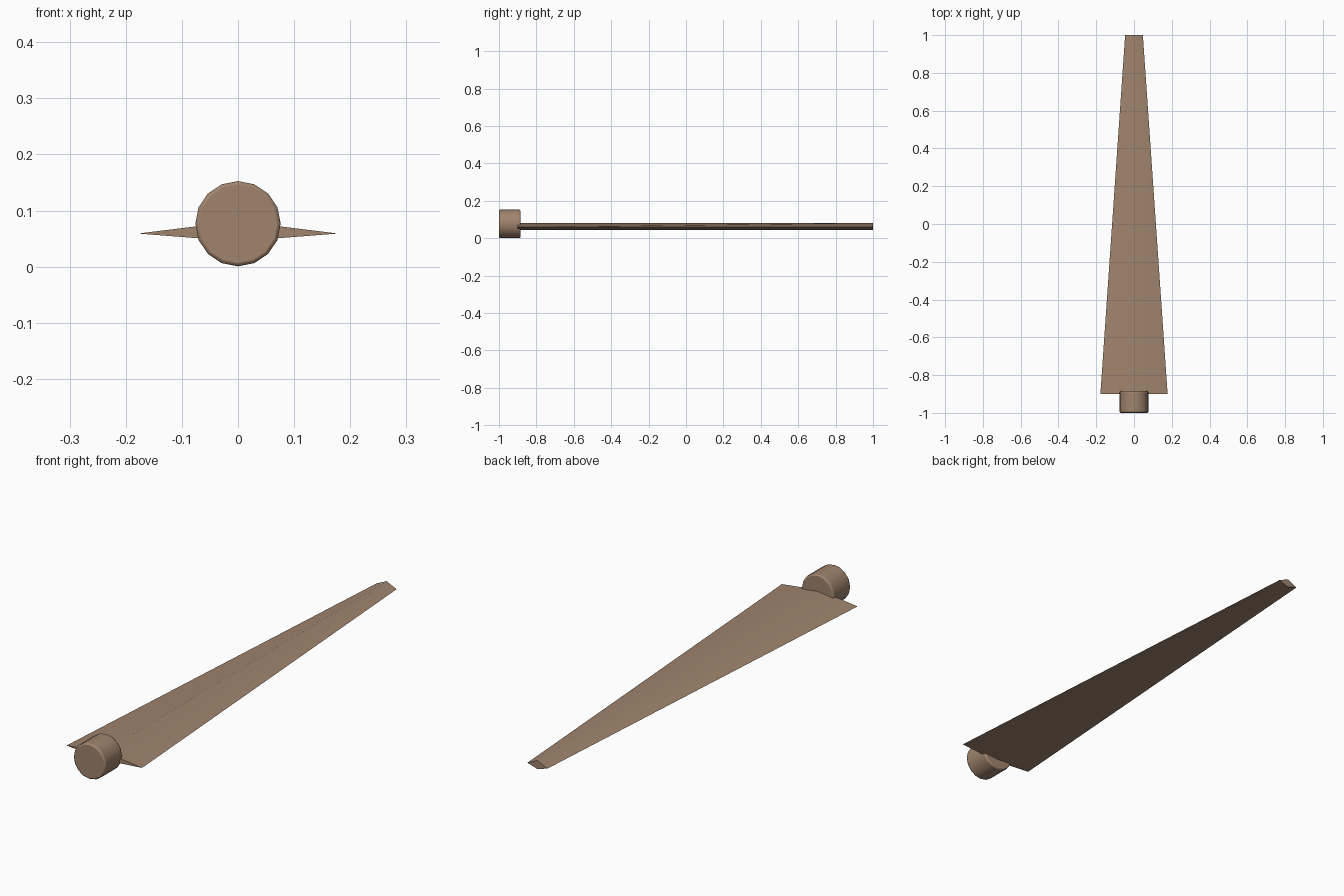
import bpy
import bmesh
import math

if "Cube" in bpy.data.objects:
    bpy.data.objects.remove(bpy.data.objects["Cube"])

wood = bpy.data.materials.new("warm brown")
wood.diffuse_color = (0.35, 0.23, 0.155, 1)
wood.use_nodes = True
wood.node_tree.nodes["Principled BSDF"].inputs["Base Color"].default_value = wood.diffuse_color


def finish(obj, angle):
    obj.data.materials.append(wood)
    bpy.ops.object.select_all(action='DESELECT')
    obj.select_set(True)
    bpy.context.view_layer.objects.active = obj
    bpy.ops.object.shade_smooth_by_angle(angle=math.radians(angle))


# Tapered blade: diamond section with constant thickness, lofted root to tip
bm = bmesh.new()


def section(y, half_width):
    points = [(half_width, 0.059), (0, 0.081), (-half_width, 0.059), (0, 0.045)]
    return [bm.verts.new((x, y, z)) for x, z in points]


root = section(-0.90, 0.178)
tip = section(1.0, 0.047)
for i in range(4):
    j = (i + 1) % 4
    bm.faces.new((root[i], root[j], tip[j], tip[i]))
bm.faces.new(root)
bm.faces.new(tip)
bmesh.ops.recalc_face_normals(bm, faces=bm.faces)
mesh = bpy.data.meshes.new("blade")
bm.to_mesh(mesh)
bm.free()
blade = bpy.data.objects.new("blade", mesh)
bpy.context.collection.objects.link(blade)
finish(blade, 30)

# Root hub: sixteen-sided cylinder with softened rims
bpy.ops.mesh.primitive_cylinder_add(
    vertices=16, radius=0.076, depth=0.115,
    location=(0, -0.9425, 0.0765), rotation=(math.pi / 2, 0, 0))
hub = bpy.context.object
hub.name = "hub"
bevel = hub.modifiers.new("soft rims", 'BEVEL')
bevel.width = 0.006
bevel.segments = 2
bevel.limit_method = 'ANGLE'
bevel.angle_limit = math.radians(40)
finish(hub, 50)
